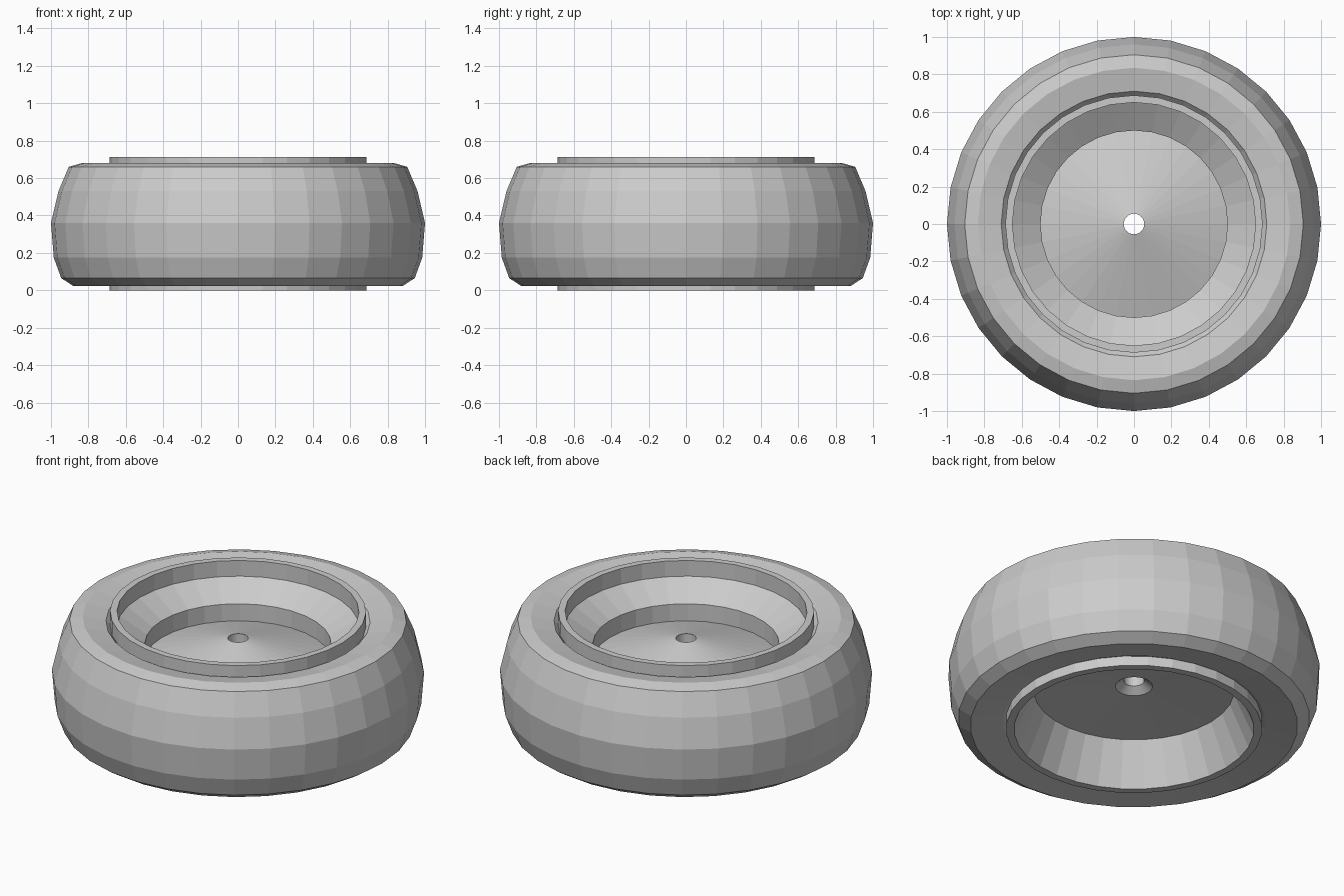
import bpy, bmesh
from math import cos, sin, tau

if "Cube" in bpy.data.objects:
    bpy.data.objects.remove(bpy.data.objects["Cube"])

SIDES = 32


def lathe(name, profile):
    """Revolve a closed (radius, height) profile around z with flat faces."""
    bm = bmesh.new()
    rings = [[bm.verts.new((r * cos(tau * i / SIDES), r * sin(tau * i / SIDES), z))
              for i in range(SIDES)] for r, z in profile]
    for a, b in zip(rings, rings[1:] + rings[:1]):
        for i in range(SIDES):
            j = (i + 1) % SIDES
            bm.faces.new((a[i], a[j], b[j], b[i]))
    bmesh.ops.recalc_face_normals(bm, faces=bm.faces)
    mesh = bpy.data.meshes.new(name)
    bm.to_mesh(mesh)
    bm.free()
    obj = bpy.data.objects.new(name, mesh)
    bpy.context.collection.objects.link(obj)
    return obj


# Tyre: rounded tread, slightly dished sidewalls
lathe("tyre", [
    (0.68, 0.06), (0.705, 0.05), (0.88, 0.023), (0.945, 0.065), (0.985, 0.175),
    (1.0, 0.36), (0.96, 0.53), (0.905, 0.66), (0.835, 0.68), (0.71, 0.655),
    (0.68, 0.62),
])

# Rim: lips, stepped bowl on top, coned hub plate, tapered recess below, axle hole
lathe("rim", [
    (0.688, 0.0), (0.688, 0.713), (0.65, 0.713), (0.65, 0.62), (0.5, 0.526),
    (0.5, 0.425), (0.055, 0.556), (0.055, 0.30), (0.1, 0.265), (0.54, 0.245),
    (0.645, 0.0),
])
